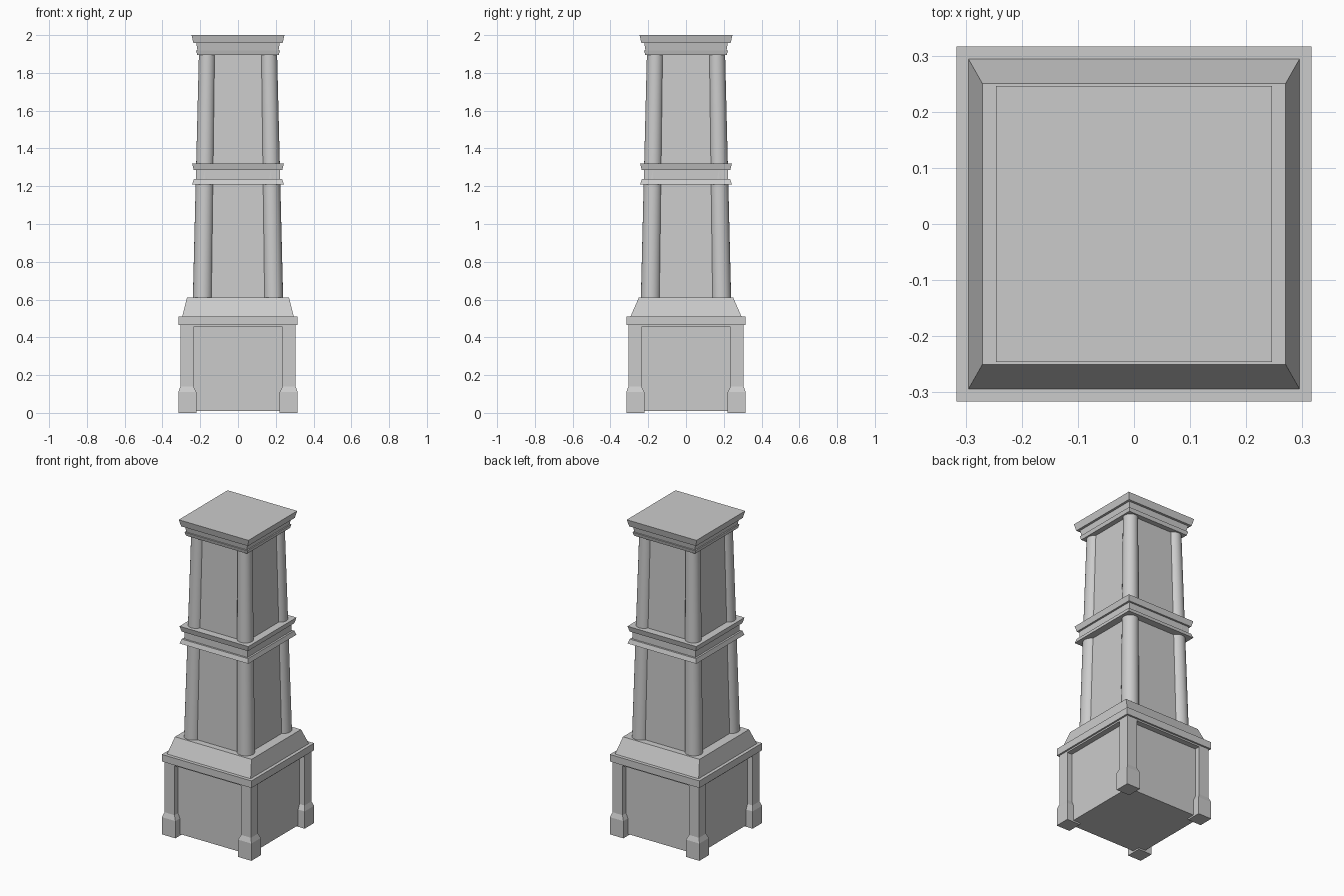
import bpy, bmesh
from math import cos, sin, tau

if "Cube" in bpy.data.objects:
    bpy.data.objects.remove(bpy.data.objects["Cube"])


def build(name, rings, smooth=False):
    """Loft a closed solid through a stack of equal-length point rings."""
    bm = bmesh.new()
    loops = [[bm.verts.new(p) for p in ring] for ring in rings]
    n = len(loops[0])
    for a, b in zip(loops, loops[1:]):
        for i in range(n):
            j = (i + 1) % n
            bm.faces.new((a[i], a[j], b[j], b[i])).smooth = smooth
    bm.faces.new(loops[0][::-1])
    bm.faces.new(loops[-1])
    bmesh.ops.recalc_face_normals(bm, faces=bm.faces)
    mesh = bpy.data.meshes.new(name)
    bm.to_mesh(mesh)
    bm.free()
    ob = bpy.data.objects.new(name, mesh)
    bpy.context.collection.objects.link(ob)
    return ob


def rect(cx, cy, hx, hy, z):
    return [(cx - hx, cy - hy, z), (cx + hx, cy - hy, z),
            (cx + hx, cy + hy, z), (cx - hx, cy + hy, z)]


def square_stack(name, profile):
    """Centred square moulding from (half width, z) pairs."""
    return build(name, [rect(0, 0, h, h, z) for h, z in profile])


def circle(cx, cy, r, z, n=24):
    return [(cx + r * cos(tau * i / n), cy + r * sin(tau * i / n), z) for i in range(n)]


CORNERS = {"front_left": (-1, -1), "front_right": (1, -1),
           "back_right": (1, 1), "back_left": (-1, 1)}

# Pedestal: recessed box, ledge and sloped shoulder
square_stack("pedestal_box", [(0.27, 0.01), (0.27, 0.47)])
square_stack("pedestal_ledge", [(0.305, 0.455), (0.305, 0.465), (0.316, 0.465), (0.316, 0.51)])
build("sloped_shoulder", [rect(0, 0, 0.295, 0.294, 0.51), rect(0, 0, 0.27, 0.25, 0.61)])

# Corner posts with flared feet, and tapering round columns
for corner, (sx, sy) in CORNERS.items():
    post = [(0.2685, 0.0475, 0), (0.2685, 0.0475, 0.11), (0.27, 0.035, 0.14), (0.27, 0.035, 0.46)]
    build("post_" + corner, [rect(sx * c, sy * c, h, h, z) for c, h, z in post])
    column = [(0.187, 0.052, 0.605), (0.163, 0.044, 1.90)]
    col = build("column_" + corner, [circle(sx * c, sy * c, r, z) for c, r, z in column], True)
    for end in list(col.data.polygons)[-2:]:
        end.use_smooth = False

# Tapering shaft between the columns
square_stack("shaft", [(0.210, 0.605), (0.183, 1.90)])

# Middle band: two flared lips around a neck
square_stack("middle_band", [(0.243, 1.21), (0.234, 1.237), (0.222, 1.237),
                             (0.222, 1.285), (0.234, 1.285), (0.243, 1.32)])

# Top cornice
square_stack("cornice", [(0.216, 1.895), (0.222, 1.918), (0.214, 1.918), (0.221, 1.957),
                         (0.236, 1.957), (0.246, 2.0)])
